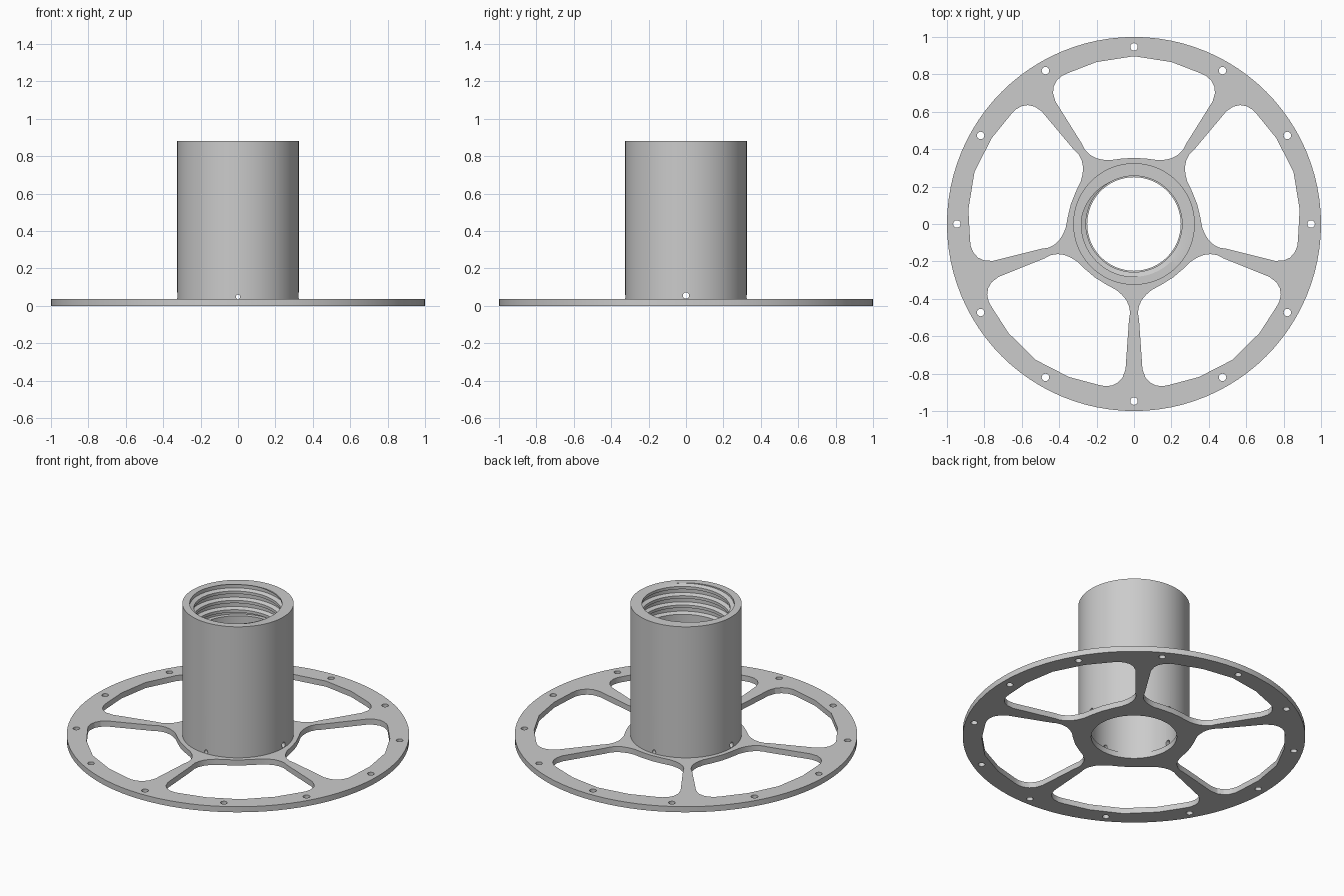
import bpy, bmesh, math
from math import sin, cos, pi, radians
from mathutils import Vector, Matrix

cube = bpy.data.objects.get("Cube")
if cube:
    bpy.data.objects.remove(cube)

PLATE = 0.036      # plate thickness
TOP = 0.88         # tube height
R_OUT = 0.325
R_BORE = 0.257
R_HOLE = 0.25      # hole through the plate

grey = bpy.data.materials.new("grey_plastic")
grey.use_nodes = True
grey.diffuse_color = (0.6, 0.6, 0.6, 1)
grey.node_tree.nodes["Principled BSDF"].inputs["Base Color"].default_value = (0.6, 0.6, 0.6, 1)


def activate(obj):
    bpy.ops.object.select_all(action='DESELECT')
    obj.select_set(True)
    bpy.context.view_layer.objects.active = obj


def circle(r, n, x=0, y=0):
    return [(x + r * cos(2 * pi * i / n), y + r * sin(2 * pi * i / n)) for i in range(n)]


def add_outline(curve, pts):
    spline = curve.splines.new('POLY')
    spline.points.add(len(pts) - 1)
    for p, (x, y) in zip(spline.points, pts):
        p.co = (x, y, 0, 1)
    spline.use_cyclic_u = True


# Flange plate: a disc outline with spoke windows, bolt holes and a bore
curve = bpy.data.curves.new("flange_plate", 'CURVE')
curve.dimensions = '2D'
curve.fill_mode = 'BOTH'
curve.extrude = PLATE / 2
add_outline(curve, circle(1, 96))
add_outline(curve, circle(R_HOLE, 96))
for i in range(12):
    a = radians(30 * i)
    add_outline(curve, circle(0.02, 16, 0.947 * cos(a), 0.947 * sin(a)))

# Right half of one window, from its outer middle round to its inner middle
half = [(0, .897), (.2, .866), (.353, .807), (.385, .792), (.412, .768), (.429, .737),
        (.433, .70), (.42, .655), (.278, .428), (.262, .396), (.237, .371), (.205, .353),
        (.17, .344), (.13, .341), (.07, .349), (0, .354)]
window = half + [(-x, y) for x, y in half[-2:0:-1]]
for i in range(5):
    turn = Matrix.Rotation(radians(72 * i), 2)
    add_outline(curve, [tuple(turn @ Vector(p)) for p in window])

plate = bpy.data.objects.new("flange_plate", curve)
plate.location.z = PLATE / 2
bpy.context.collection.objects.link(plate)
activate(plate)
bpy.ops.object.convert(target='MESH')
plate = bpy.context.object
bm = bmesh.new()
bm.from_mesh(plate.data)
bmesh.ops.remove_doubles(bm, verts=bm.verts, dist=1e-5)
bmesh.ops.recalc_face_normals(bm, faces=bm.faces)
bm.to_mesh(plate.data)
bm.free()

# Tube with a helical groove cut in the upper bore
PITCH, LOW = 0.06, 0.68
KNOTS = [(0, R_BORE), (.3, R_BORE), (.45, .282), (.85, .282), (1, R_BORE)]


def thread_radius(z, t):
    phase = ((z - LOW) / PITCH - t) % 1.0
    for (p0, r0), (p1, r1) in zip(KNOTS, KNOTS[1:]):
        if phase <= p1:
            return r0 + (r1 - r0) * (phase - p0) / (p1 - p0)
    return R_BORE


def section(t):
    """Closed wall section at turn fraction t."""
    pts = [(R_OUT, PLATE / 2), (R_OUT, TOP)]
    for k in range(4, -2, -1):
        for phase, _ in reversed(KNOTS[:-1]):
            z = min(TOP, max(LOW, LOW + PITCH * (k + phase + t)))
            pts.append((thread_radius(z, t), z))
    return pts + [(R_BORE, LOW), (R_BORE, PLATE / 2)]


N = 96
bm = bmesh.new()
columns = []
for i in range(N + 1):
    a = 2 * pi * i / N
    columns.append([bm.verts.new((r * cos(a), r * sin(a), z)) for r, z in section(i / N)])
for c0, c1 in zip(columns, columns[1:]):
    for j in range(len(c0)):
        k = (j + 1) % len(c0)
        bm.faces.new((c0[j], c1[j], c1[k], c0[k]))
bmesh.ops.remove_doubles(bm, verts=bm.verts, dist=1e-5)
bmesh.ops.recalc_face_normals(bm, faces=bm.faces)
mesh = bpy.data.meshes.new("threaded_tube")
bm.to_mesh(mesh)
bm.free()
tube = bpy.data.objects.new("threaded_tube", mesh)
bpy.context.collection.objects.link(tube)

# Small cross holes through the foot of the tube
for name, r, z, rot in (("cross_hole_y", 0.012, 0.048, (pi / 2, 0, 0)),
                        ("cross_hole_x", 0.017, 0.055, (0, pi / 2, 0))):
    bpy.ops.mesh.primitive_cylinder_add(vertices=16, radius=r, depth=1,
                                        location=(0, 0, z), rotation=rot)
    cutter = bpy.context.object
    cutter.name = name
    cutter.hide_render = True
    mod = tube.modifiers.new(name, 'BOOLEAN')
    mod.operation = 'DIFFERENCE'
    mod.solver = 'EXACT'
    mod.object = cutter
    activate(tube)
    bpy.ops.object.modifier_apply(modifier=name)
    bpy.data.objects.remove(cutter)

for obj in (plate, tube):
    obj.data.materials.clear()
    obj.data.materials.append(grey)
    activate(obj)
    bpy.ops.object.shade_smooth_by_angle(angle=radians(20))
